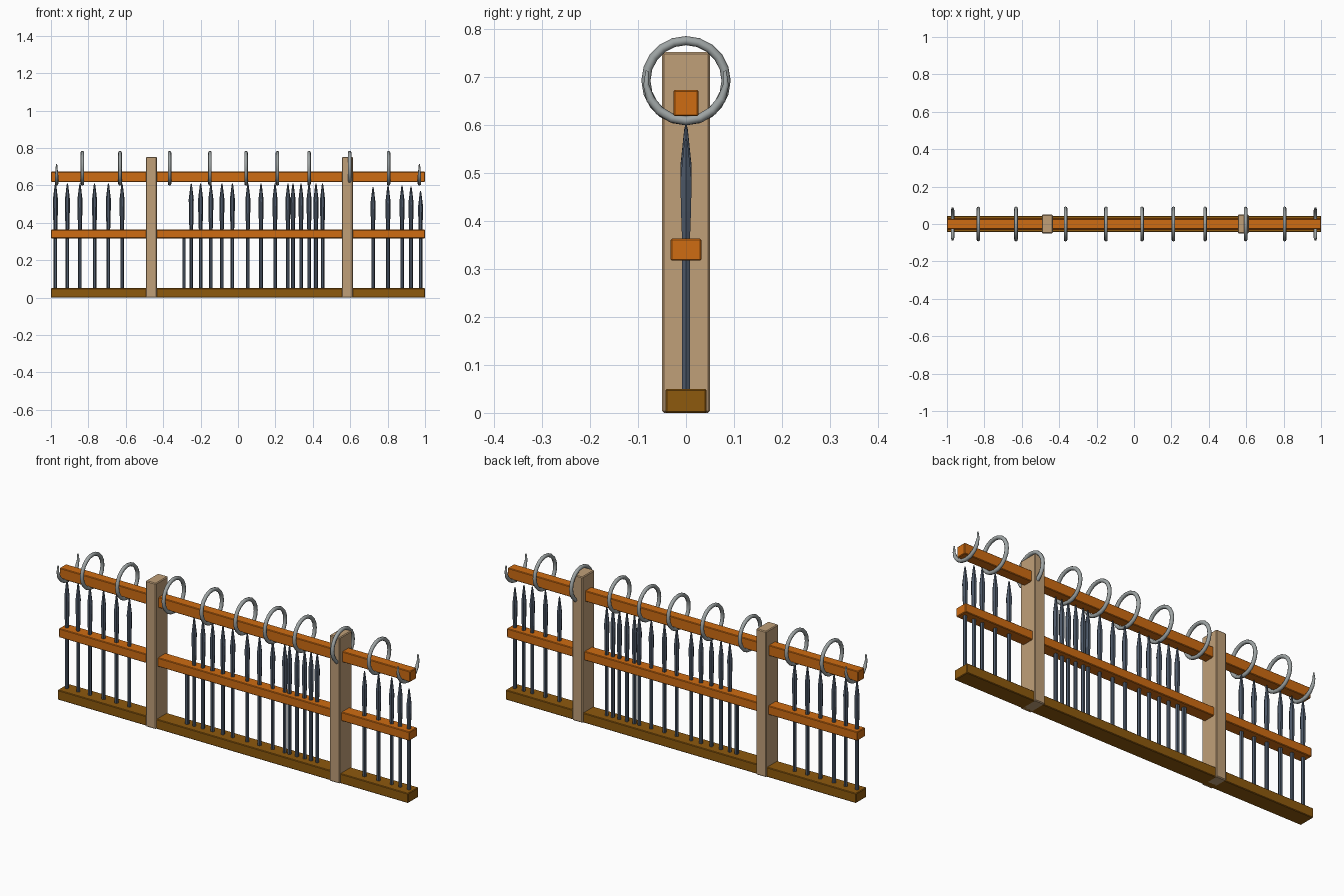
import bpy, bmesh, math

if "Cube" in bpy.data.objects:
    bpy.data.objects.remove(bpy.data.objects["Cube"])


def material(name, rgb):
    m = bpy.data.materials.new(name)
    m.diffuse_color = (*rgb, 1)
    m.use_nodes = True
    m.node_tree.nodes["Principled BSDF"].inputs["Base Color"].default_value = m.diffuse_color
    return m


ORANGE = material("orange_wood", (0.62, 0.15, 0.006))
BROWN = material("brown_wood", (0.27, 0.10, 0.004))
BEIGE = material("pale_wood", (0.53, 0.35, 0.19))
IRON = material("slate_iron", (0.075, 0.10, 0.14))
STEEL = material("grey_steel", (0.34, 0.37, 0.37))


def finish(bm, name, mat):
    bmesh.ops.recalc_face_normals(bm, faces=bm.faces)
    me = bpy.data.meshes.new(name)
    bm.to_mesh(me)
    bm.free()
    me.materials.append(mat)
    ob = bpy.data.objects.new(name, me)
    bpy.context.collection.objects.link(ob)
    return ob


def box(name, x0, x1, half_y, z0, z1, mat, bevel=0.003):
    bm = bmesh.new()
    bmesh.ops.create_cube(bm, size=1)
    for v in bm.verts:
        v.co = (x0 if v.co.x < 0 else x1, 2 * half_y * v.co.y,
                z0 if v.co.z < 0 else z1)
    bmesh.ops.bevel(bm, geom=bm.edges[:], offset=bevel, segments=1, affect='EDGES')
    return finish(bm, name, mat)


def loft(bm, rings, closed):
    """Skin a list of equal vertex rings; cap the ends or join them."""
    n = len(rings[0])
    rings = [[bm.verts.new(p) for p in r] for r in rings]
    pairs = list(zip(rings, rings[1:]))
    if closed:
        pairs.append((rings[-1], rings[0]))
    else:
        bm.faces.new(rings[0])
        bm.faces.new(rings[-1])
    for a, b in pairs:
        for i in range(n):
            j = (i + 1) % n
            bm.faces.new((a[i], a[j], b[j], b[i]))


def picket(x, top):
    # spear-headed rod: slim shaft, wider blade, pointed tip
    profile = [(0.03, 0.0095), (0.36, 0.0095), (0.42, 0.012),
               (top - 0.085, 0.0135), (top - 0.01, 0.0045), (top, 0.002)]
    bm = bmesh.new()
    loft(bm, [[(x + r * math.cos(a), r * math.sin(a), z)
               for a in (math.tau * k / 6 for k in range(6))]
              for z, r in profile], False)
    finish(bm, "picket", IRON)


def ring(name, x, start, end, closed):
    R, tube, zc, steps = 0.0835, 0.0095, 0.692, 20
    bm = bmesh.new()
    count = steps if closed else steps // 2 + 1
    rings = []
    for i in range(count):
        t = i / (count if closed else count - 1)
        a = start + (end - start) * t
        r = tube if closed else tube * min(1, 0.35 + 3 * min(t, 1 - t))
        rings.append([(x + r * math.sin(b),
                       (R + r * math.cos(b)) * math.cos(a),
                       zc + (R + r * math.cos(b)) * math.sin(a))
                      for b in (math.tau * k / 8 for k in range(8))])
    loft(bm, rings, closed)
    ob = finish(name=name, bm=bm, mat=STEEL)
    for p in ob.data.polygons:
        p.use_smooth = True


# horizontal rails
box("base_rail", -1, 1, 0.043, 0.0, 0.05, BROWN)
box("middle_rail", -1, 1, 0.032, 0.317, 0.363, ORANGE)
box("top_rail", -1, 1, 0.026, 0.618, 0.673, ORANGE)

# posts
for x in (-0.463, 0.585):
    box("post", x - 0.029, x + 0.029, 0.05, 0.0, 0.752, BEIGE, 0.004)

# pickets
for x in (-0.976, -0.912, -0.845, -0.767, -0.693, -0.62,
          -0.25, -0.2, -0.145, -0.086, -0.03, 0.053, 0.123, 0.198,
          0.267, 0.294, 0.337, 0.38, 0.417, 0.452):
    picket(x, 0.61)
for x, top in ((0.722, 0.59), (0.802, 0.6), (0.877, 0.6), (0.925, 0.595), (0.976, 0.57)):
    picket(x, top)

# short rod that stops inside the middle rail
box("short_rod", -0.298, -0.28, 0.009, 0.03, 0.335, IRON, 0.003)

# hanging rings, and open half rings at both ends
for x in (-0.832, -0.631, -0.366, -0.15, 0.043, 0.211, 0.38, 0.597, 0.805):
    ring("ring", x, 0, math.tau, True)
for x in (-0.97, 0.97):
    ring("end_hook", x, math.pi - 0.25, math.tau + 0.25, False)
